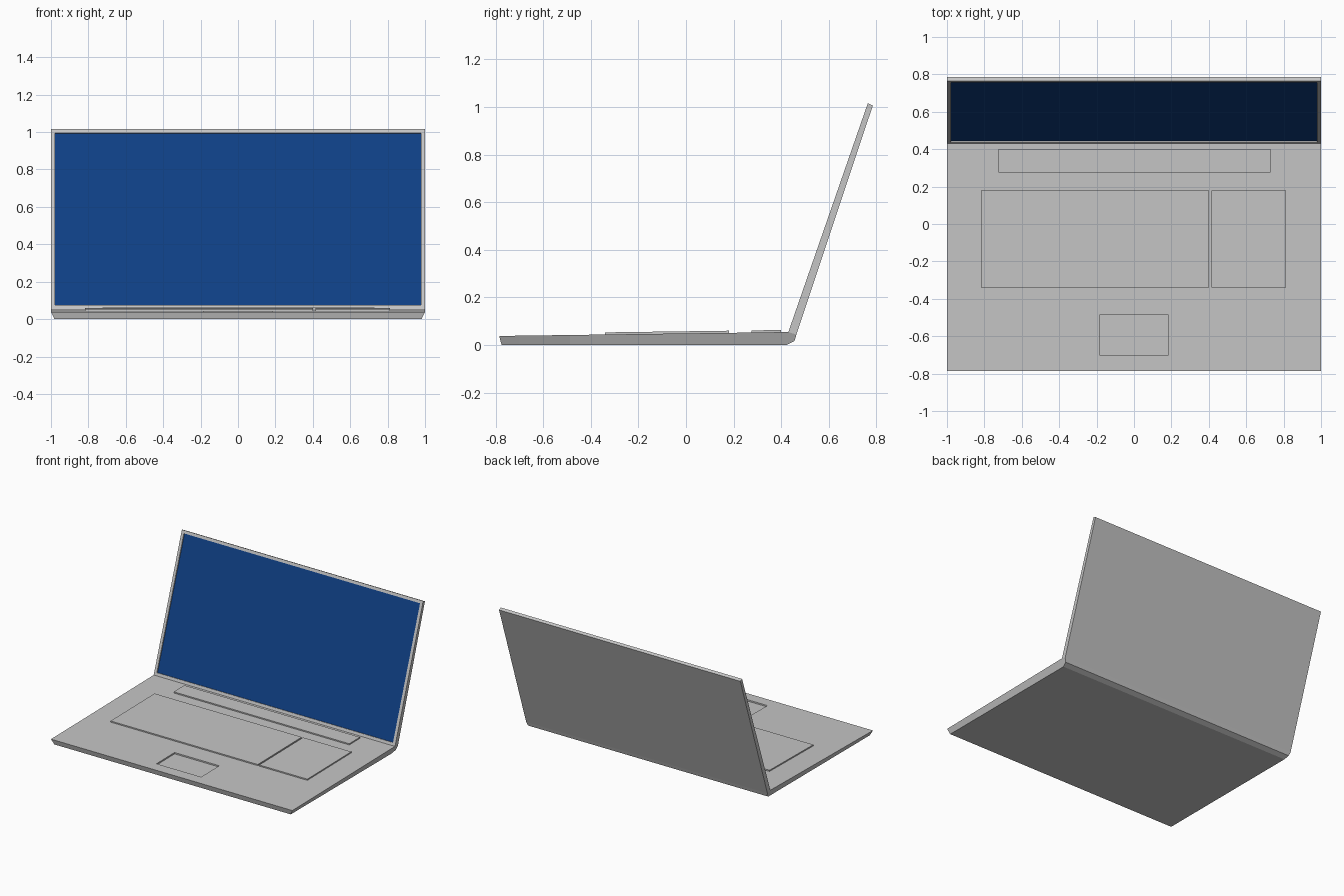
import bpy, bmesh
from mathutils import Vector

if "Cube" in bpy.data.objects:
    bpy.data.objects.remove(bpy.data.objects["Cube"])


def material(name, rgb):
    m = bpy.data.materials.new(name)
    m.diffuse_color = (*rgb, 1)
    m.use_nodes = True
    m.node_tree.nodes["Principled BSDF"].inputs["Base Color"].default_value = m.diffuse_color
    return m


GREY = material("silver_grey", (0.56, 0.56, 0.56))
BLUE = material("screen_blue", (0.0047, 0.05, 0.235))


def extrude_profile(points):
    """Solid along x from (y, z, half_width) outline points."""
    bm = bmesh.new()
    left = [bm.verts.new((-w, y, z)) for y, z, w in points]
    right = [bm.verts.new((w, y, z)) for y, z, w in points]
    n = len(points)
    bm.faces.new(left)
    bm.faces.new(right[::-1])
    for i in range(n):
        j = (i + 1) % n
        bm.faces.new((left[i], right[i], right[j], left[j]))
    bmesh.ops.recalc_face_normals(bm, faces=bm.faces)
    return bm


def finish(name, bm, mats):
    me = bpy.data.meshes.new(name)
    bm.to_mesh(me)
    bm.free()
    for m in mats:
        me.materials.append(m)
    ob = bpy.data.objects.new(name, me)
    bpy.context.collection.objects.link(ob)
    return ob


def deck_z(y):
    """Height of the sloping top of the base."""
    return 0.038 + (y + 0.785) * 0.0135


# Base with tapered sides and chamfered rear
bm = extrude_profile([(-0.785, 0.038, 1.0), (0.43, deck_z(0.43), 1.0), (0.464, 0.044, 1.0),
                      (0.456, 0.017, 0.99), (0.422, 0.0, 0.98), (-0.775, 0.0, 0.98)])
# Sunken touchpad: cut the deck on its four borders, then push the middle face down
for co, no in [((-0.185, 0, 0), (1, 0, 0)), ((0.185, 0, 0), (1, 0, 0)),
               ((0, -0.70, 0), (0, 1, 0)), ((0, -0.487, 0), (0, 1, 0))]:
    bmesh.ops.bisect_plane(bm, geom=bm.verts[:] + bm.edges[:] + bm.faces[:],
                           plane_co=co, plane_no=no)
centre = Vector((0, -0.5935, deck_z(-0.5935)))
pad = min(bm.faces, key=lambda f: (f.calc_center_median() - centre).length)
bmesh.ops.inset_region(bm, faces=[pad], thickness=0.0005, depth=-0.01)
finish("base", bm, [GREY])

# Lid with a recessed screen on its front face
bm = extrude_profile([(0.43, deck_z(0.43), 1.0), (0.764, 1.016, 1.0),
                      (0.785, 1.006, 1.0), (0.464, 0.044, 1.0)])
bm.normal_update()
screen = min(bm.faces, key=lambda f: f.normal.y)
bmesh.ops.inset_region(bm, faces=[screen], thickness=0.03)
bmesh.ops.inset_region(bm, faces=[screen], thickness=0.0005, depth=-0.008)
screen.material_index = 1
finish("lid", bm, [GREY, BLUE])


# Raised plates on the deck: main keys, number pad, control strip
def plate(name, x0, x1, y0, y1, rise=0.009):
    bm = extrude_profile([(y0, deck_z(y0) - 0.004, (x1 - x0) / 2),
                          (y0, deck_z(y0) + rise, (x1 - x0) / 2),
                          (y1, deck_z(y1) + rise, (x1 - x0) / 2),
                          (y1, deck_z(y1) - 0.004, (x1 - x0) / 2)])
    bmesh.ops.translate(bm, verts=bm.verts, vec=((x0 + x1) / 2, 0, 0))
    finish(name, bm, [GREY])


plate("keyboard_plate", -0.818, 0.402, -0.34, 0.18)
plate("number_pad_plate", 0.414, 0.813, -0.34, 0.18)
plate("control_strip", -0.725, 0.73, 0.275, 0.40)
